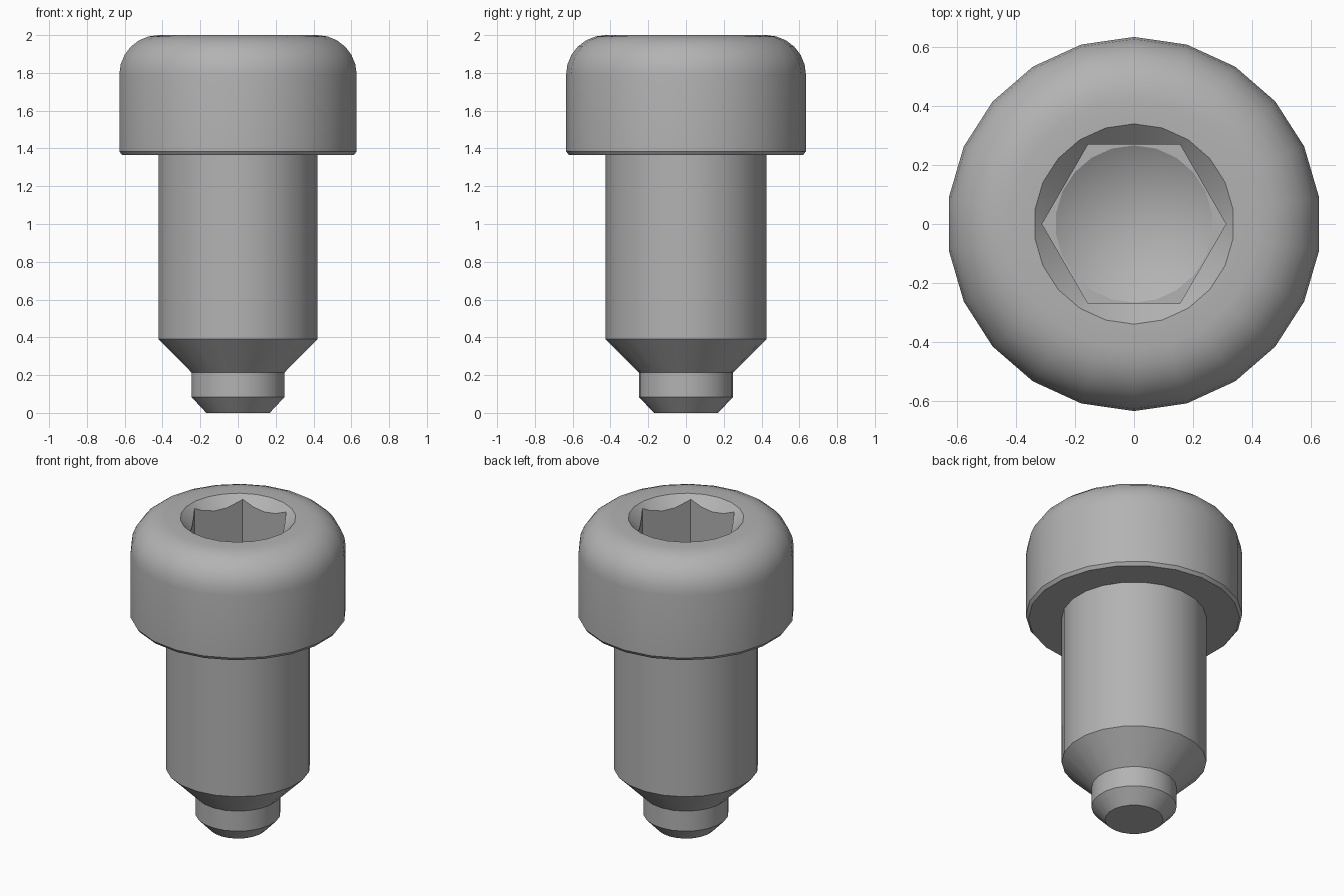
import bpy, bmesh, math

SIDES = 22

if "Cube" in bpy.data.objects:
    bpy.data.objects.remove(bpy.data.objects["Cube"], do_unlink=True)

steel = bpy.data.materials.new("grey_steel")
steel.use_nodes = True
GREY = (0.45, 0.45, 0.45, 1)
steel.diffuse_color = GREY
steel.node_tree.nodes["Principled BSDF"].inputs["Base Color"].default_value = GREY


def lathe(name, profile, sides, start=0.0):
    """Revolve (radius, height) points, listed bottom to top, about z."""
    bm = bmesh.new()
    rings = []
    for r, z in profile:
        if r == 0:
            rings.append([bm.verts.new((0, 0, z))] * sides)
            continue
        angles = [start + math.tau * i / sides for i in range(sides)]
        rings.append([bm.verts.new((r * math.cos(a), r * math.sin(a), z)) for a in angles])
    for low, high in zip(rings, rings[1:]):
        for i in range(sides):
            j = (i + 1) % sides
            corners = dict.fromkeys((low[i], low[j], high[j], high[i]))
            bm.faces.new(list(corners))
    # Flat caps where the profile does not end on the axis
    for ring in (rings[0], rings[-1]):
        if ring[0] is not ring[1]:
            bm.faces.new(ring)
    bmesh.ops.recalc_face_normals(bm, faces=bm.faces)
    mesh = bpy.data.meshes.new(name)
    bm.to_mesh(mesh)
    bm.free()
    mesh.materials.append(steel)
    obj = bpy.data.objects.new(name, mesh)
    bpy.context.collection.objects.link(obj)
    return obj


# Stepped shank with a chamfered pilot tip
shank = [(0.17, 0), (0.25, 0.085), (0.25, 0.215), (0.425, 0.39), (0.425, 1.365)]
# Head with a small lower bevel, rounded shoulder and countersunk opening
head = [(0.62, 1.365), (0.635, 1.385)]
FILLET, STEPS = 0.21, 6
for k in range(STEPS + 1):
    a = math.pi / 2 * k / STEPS
    head.append((0.635 - FILLET + FILLET * math.cos(a), 2 - FILLET + FILLET * math.sin(a)))
countersink = [(0.34, 2), (0.24, 1.905)]
screw = lathe("socket_screw", shank + head + countersink, SIDES, math.pi / 2)

# Hexagonal key socket with a drilled conical floor
FLOOR = 1.62
hex_cutter = lathe("hex_cutter", [(0.312, FLOOR), (0.312, 2.2)], 6)
drill_cutter = lathe("drill_cutter", [(0, FLOOR - 0.16), (0.267, FLOOR), (0.267, FLOOR + 0.1)],
                     SIDES, math.pi / 2)

bpy.ops.object.select_all(action="DESELECT")
screw.select_set(True)
bpy.context.view_layer.objects.active = screw
for cutter in (hex_cutter, drill_cutter):
    cutter.hide_render = True
    cut = screw.modifiers.new(cutter.name, "BOOLEAN")
    cut.operation = "DIFFERENCE"
    cut.solver = "EXACT"
    cut.object = cutter
    bpy.ops.object.modifier_apply(modifier=cut.name)
    bpy.data.objects.remove(cutter, do_unlink=True)

bpy.ops.object.shade_smooth_by_angle(angle=math.radians(28))
